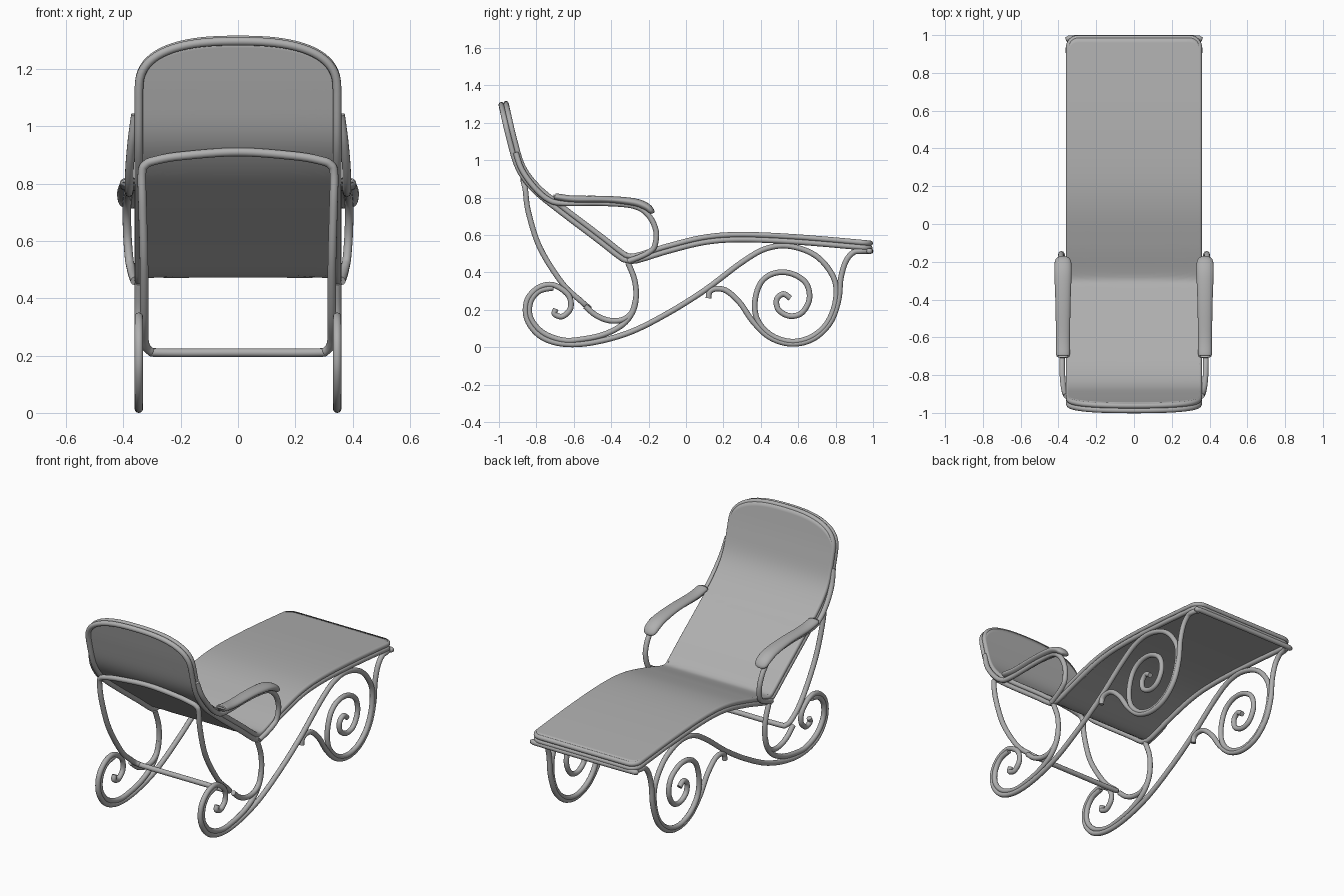
import bpy, math
from mathutils import Vector

if "Cube" in bpy.data.objects:
    bpy.data.objects.remove(bpy.data.objects["Cube"])

R = 0.015      # tube radius
W = 0.346      # half width to tube centre

grey = bpy.data.materials.new("dark_grey")
grey.diffuse_color = (0.43, 0.43, 0.43, 1)
grey.use_nodes = True
grey.node_tree.nodes["Principled BSDF"].inputs["Base Color"].default_value = grey.diffuse_color


def smooth_path(pts, n=8, closed=False):
    """Catmull-Rom interpolation through a few points."""
    p = [Vector(q) for q in pts]
    m = len(p)
    out = []
    for i in range(m if closed else m - 1):
        if closed:
            a, b, c, d = (p[(i + k) % m] for k in (-1, 0, 1, 2))
        else:
            a, b, c, d = p[max(i - 1, 0)], p[i], p[i + 1], p[min(i + 2, m - 1)]
        for j in range(n):
            t = j / n
            out.append(0.5 * (2 * b + (c - a) * t + (2 * a - 5 * b + 4 * c - d) * t * t
                              + (3 * b - a - 3 * c + d) * t ** 3))
    if not closed:
        out.append(p[-1])
    return out


def tube(name, path, closed=False, r=R):
    cu = bpy.data.curves.new(name, 'CURVE')
    cu.dimensions = '3D'
    cu.bevel_depth = r
    cu.bevel_resolution = 4
    cu.use_fill_caps = True
    sp = cu.splines.new('POLY')
    sp.points.add(len(path) - 1)
    for q, v in zip(sp.points, path):
        q.co = (*v, 1)
    sp.use_cyclic_u = closed
    sp.use_smooth = True
    cu.materials.append(grey)
    ob = bpy.data.objects.new(name, cu)
    bpy.context.collection.objects.link(ob)
    return ob


def mesh(name, verts, faces):
    me = bpy.data.meshes.new(name)
    me.from_pydata([tuple(v) for v in verts], [], faces)
    me.update()
    me.materials.append(grey)
    ob = bpy.data.objects.new(name, me)
    bpy.context.collection.objects.link(ob)
    for f in me.polygons:
        f.use_smooth = True
    return ob


# Lounger side profile (y, z), from head to foot
prof = smooth_path([(0, y, z) for y, z in [
    (-.962, 1.302), (-.92, 1.12), (-.872, .965), (-.79, .856), (-.67, .757), (-.45, .59),
    (-.345, .508), (-.305, .486), (-.25, .494), (-.1, .54), (.1, .588), (.3, .602),
    (.6, .589), (.985, .556)]], 30)
cum = [0]
for a, b in zip(prof, prof[1:]):
    cum.append(cum[-1] + (b - a).length)
L = cum[-1]


def on_profile(x, s, off=0.0):
    i = 0
    while i < len(cum) - 2 and cum[i + 1] < s:
        i += 1
    a, b = prof[i], prof[i + 1]
    q = a.lerp(b, (s - cum[i]) / (cum[i + 1] - cum[i]))
    t = (prof[min(i + 4, len(prof) - 1)] - prof[max(i - 3, 0)]).normalized()
    return Vector((x, q.y - t.z * off, q.z + t.y * off))


def head(x):   # arched head edge
    u = min(abs(x) / W, 1)
    return 0.018 * u * u + 0.165 * (1 - (1 - u ** 2.9) ** (1 / 2.9))


def foot(x):   # small rounded foot corners
    r = 0.05
    d = min(max(0, abs(x) - (W - r)), r)
    return L - (r - math.sqrt(r * r - d * d))


# Seat panel, flush with its piping
NX, NS = 40, 90
xs = [W * math.sin(math.pi * (i / NX - 0.5)) for i in range(NX + 1)]
verts = [on_profile(x, head(x) + (foot(x) - head(x)) * j / NS) for x in xs for j in range(NS + 1)]
faces = [(i * (NS + 1) + j, i * (NS + 1) + j + 1, (i + 1) * (NS + 1) + j + 1, (i + 1) * (NS + 1) + j)
         for i in range(NX) for j in range(NS)]
panel = mesh("seat_panel", verts, faces)
sol = panel.modifiers.new("thickness", 'SOLIDIFY')
sol.thickness = 0.0282
sol.offset = 0

# Panel piping and the frame tube just beneath it
side = [j / 80 for j in range(1, 80)]
s0, s1 = head(W), foot(W)
loop = [(x, head(x)) for x in xs] + [(W, s0 + (s1 - s0) * t) for t in side]
loop += [(x, foot(x)) for x in reversed(xs)] + [(-W, s1 + (s0 - s1) * t) for t in side]
tube("panel_piping", [on_profile(x, s) for x, s in loop], True, 0.0145)
tube("seat_frame", [on_profile(x, s, -0.026) for x, s in loop], True)

# Rear support loop with cross bars
half = [(.2, -.87, .896), (.29, -.868, .88), (.322, -.864, .866), (.335, -.858, .835), (.333, -.842, .72),
        (.328, -.78, .53), (.327, -.66, .34), (.326, -.565, .25), (.308, -.527, .217), (.265, -.52, .21)]
ring = [(0, -.87, .91)] + half + [(0, -.52, .21)] + [(-x, y, z) for x, y, z in reversed(half)]
tube("rear_support_loop", smooth_path(ring, 8, True), True)

# Side scrollwork (y, z)
rail = [(-.695, .205), (-.703, .178), (-.66, .165), (-.617, .21), (-.63, .28), (-.71, .333), (-.79, .318),
        (-.85, .25), (-.85, .15), (-.78, .06), (-.66, .018), (-.5, .025), (-.3, .08), (-.1, .18), (.1, .305),
        (.3, .455), (.43, .528), (.56, .54), (.7, .485), (.79, .37), (.8, .25), (.755, .13), (.67, .055),
        (.565, .03), (.46, .062), (.385, .14), (.368, .24), (.4, .345), (.47, .395), (.56, .395),
        (.64, .345), (.66, .26), (.62, .185), (.555, .167), (.495, .2), (.485, .255), (.52, .285), (.558, .262)]
front_leg = [(.12, .262), (.128, .298), (.165, .313), (.22, .3), (.29, .235), (.36, .135), (.45, .052),
             (.565, .018), (.68, .045), (.77, .13), (.815, .25), (.828, .37), (.855, .46), (.895, .507)]
rear_leg = [(-.31, .452), (-.275, .36), (-.267, .27), (-.285, .19), (-.34, .12), (-.44, .068), (-.56, .042),
            (-.66, .038), (-.765, .078), (-.83, .155), (-.832, .24), (-.785, .3), (-.71, .318)]
brace = [(-.27, .25), (-.29, .185), (-.34, .147), (-.41, .143), (-.48, .17), (-.54, .22)]
# Arm tube (x, y, z) and arm pad (y, z, half width, half thickness)
arm = [(.358, -.91, 1.04), (.37, -.878, .95), (.378, -.815, .86), (.38, -.74, .792), (.38, -.66, .77),
       (.38, -.45, .77), (.385, -.28, .755), (.388, -.2, .705), (.386, -.16, .62), (.38, -.168, .54),
       (.374, -.2, .507), (.368, -.25, .482), (.36, -.31, .46)]
pad = [(-.7, .806, .03, .012), (-.69, .804, .036, .018), (-.6, .792, .037, .019), (-.42, .79, .04, .019),
       (-.28, .775, .045, .022), (-.215, .752, .045, .022), (-.187, .728, .038, .018), (-.181, .715, .02, .01)]

# Both front scroll legs run into one bar under the foot end
bend = [(W, .935, .514), (.332, .971, .514), (.296, .985, .514)]
one = [(W, y, z) for y, z in front_leg] + bend
tube("front_scroll_legs", smooth_path(one + [(-x, y, z) for x, y, z in reversed(one)]))

for sx, tag in ((1, "right"), (-1, "left")):
    for name, pts in (("scroll_rail", rail), ("rear_scroll_leg", rear_leg), ("rear_brace", brace)):
        tube(f"{name}_{tag}", smooth_path([(sx * W, y, z) for y, z in pts]))
    tube(f"arm_tube_{tag}", smooth_path([(sx * x, y, z) for x, y, z in arm]))

    # Arm pad: elliptical loft
    mid = smooth_path([(0, y, z) for y, z, w, h in pad], 5)
    size = smooth_path([(w, h, 0) for y, z, w, h in pad], 5)
    K = 20
    pv, pf = [], []
    for i, c in enumerate(mid):
        t = (mid[min(i + 1, len(mid) - 1)] - mid[max(i - 1, 0)]).normalized()
        nrm = Vector((0, -t.z, t.y))
        for k in range(K):
            a = 2 * math.pi * k / K
            pv.append(c + Vector((sx * .376 - size[i].x * math.cos(a), 0, 0)) + nrm * size[i].y * math.sin(a))
    for i in range(len(mid) - 1):
        for k in range(K):
            k2 = (k + 1) % K
            pf.append((i * K + k, i * K + k2, (i + 1) * K + k2, (i + 1) * K + k))
    pf.append(tuple(reversed(range(K))))
    pf.append(tuple(range(len(pv) - K, len(pv))))
    mesh(f"arm_pad_{tag}", pv, pf)
